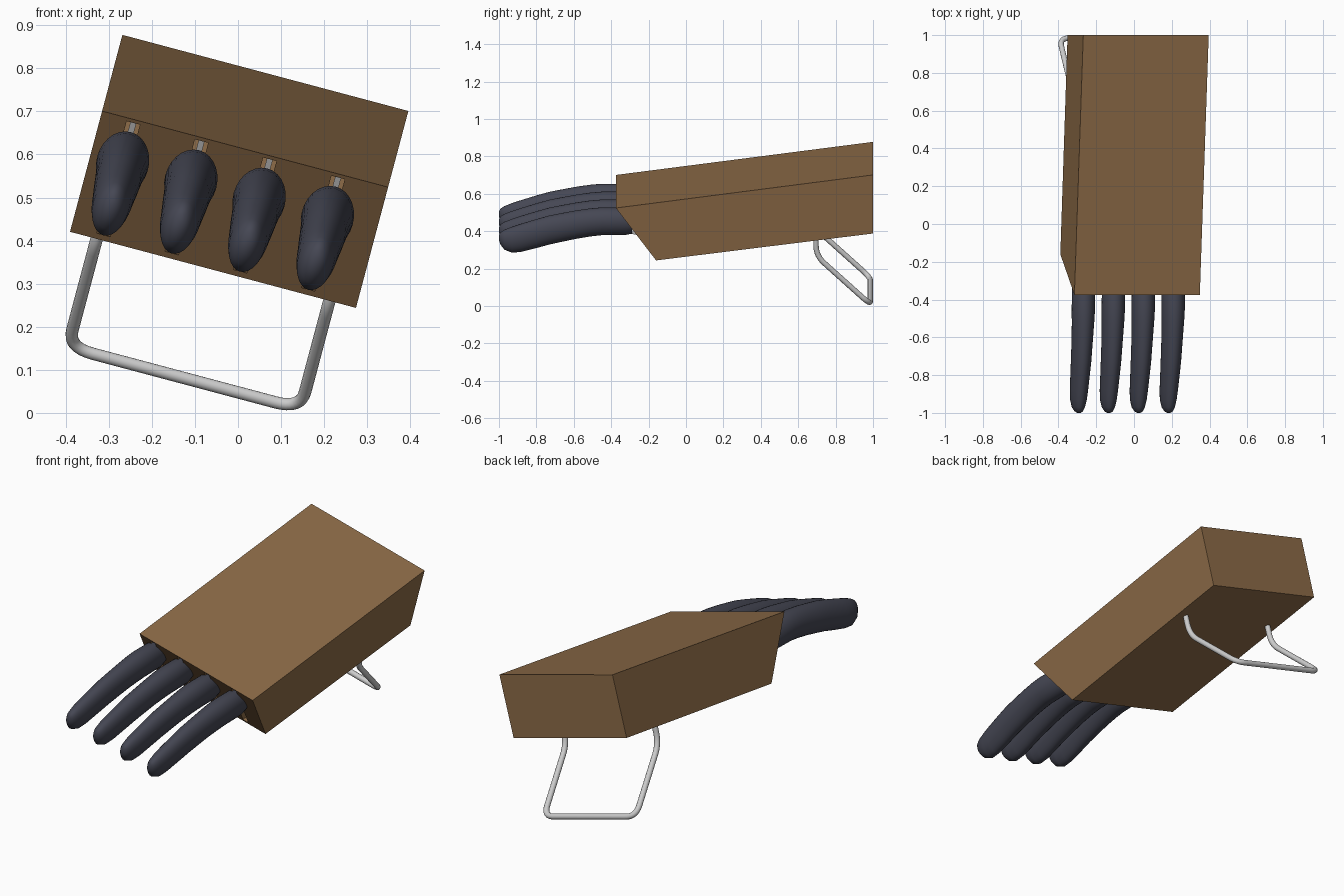
import bpy, bmesh, math
from mathutils import Matrix, Vector

if "Cube" in bpy.data.objects:
    bpy.data.objects.remove(bpy.data.objects["Cube"])

# Everything is built level, then rolled 15 degrees about the y axis
ROLL = Matrix.Rotation(math.radians(14.9), 4, 'Y')


def material(name, rgb):
    m = bpy.data.materials.new(name)
    m.diffuse_color = (*rgb, 1)
    m.use_nodes = True
    m.node_tree.nodes["Principled BSDF"].inputs["Base Color"].default_value = m.diffuse_color
    return m


WOOD = material("wood", (0.27, 0.15, 0.065))
DARK = material("dark_handle", (0.06, 0.063, 0.088))


def finish(name, bm, mat=None, smooth=False):
    bmesh.ops.recalc_face_normals(bm, faces=bm.faces)
    me = bpy.data.meshes.new(name)
    bm.to_mesh(me)
    bm.free()
    me.transform(ROLL)
    if smooth:
        me.shade_smooth()
        me.set_sharp_from_angle(angle=math.radians(50))
    if mat:
        me.materials.append(mat)
    ob = bpy.data.objects.new(name, me)
    bpy.context.collection.objects.link(ob)
    return ob


def slab(bm, profile, x0, x1):
    """Extrude a side profile of (y, z) points from x0 to x1."""
    f = bm.faces.new([bm.verts.new((x0, y, z)) for y, z in profile])
    r = bmesh.ops.extrude_face_region(bm, geom=[f])
    vs = [v for v in r["geom"] if isinstance(v, bmesh.types.BMVert)]
    bmesh.ops.translate(bm, verts=vs, vec=(x1 - x0, 0, 0))


KNIFE_X = [-0.408 + 0.164 * i for i in range(4)]

# Block with slanted front
bm = bmesh.new()
slab(bm, [(-0.375, 0.596), (1, 0.779), (1, 0.455), (-0.16, 0.306)], -0.485, 0.202)
block = finish("block", bm, WOOD)

# Knife slots cut into the block
bm = bmesh.new()
for x in KNIFE_X:
    slab(bm, [(-0.5, 0.571), (0.7, 0.727), (0.7, 0.434), (-0.5, 0.275)], x - 0.016, x + 0.016)
cutter = finish("slot_cutter", bm)
cutter.hide_render = True
mod = block.modifiers.new("slots", 'BOOLEAN')
mod.object = cutter
mod.operation = 'DIFFERENCE'
mod.solver = 'EXACT'
bpy.context.view_layer.objects.active = block
block.select_set(True)
bpy.ops.object.modifier_apply(modifier=mod.name)
bpy.data.objects.remove(cutter)

# Knives: lofted curved handle and thin blade
SECTIONS = [  # y, centre z, half width, half height
    (-1.0, 0.400, 0.008, 0.014), (-0.992, 0.396, 0.021, 0.034),
    (-0.97, 0.389, 0.033, 0.055), (-0.93, 0.389, 0.042, 0.071),
    (-0.88, 0.400, 0.046, 0.077), (-0.80, 0.423, 0.049, 0.079),
    (-0.73, 0.443, 0.052, 0.079), (-0.65, 0.460, 0.054, 0.078),
    (-0.58, 0.474, 0.056, 0.077), (-0.51, 0.485, 0.059, 0.076),
    (-0.45, 0.491, 0.061, 0.075), (-0.32, 0.492, 0.060, 0.074),
    (-0.29, 0.492, 0.054, 0.068)]
N = 28
for i, x in enumerate(KNIFE_X):
    bm = bmesh.new()
    rings = []
    for y, z, w, h in SECTIONS:
        angles = [2 * math.pi * k / N for k in range(N)]
        rings.append([bm.verts.new((x + w * math.cos(t), y, z + h * math.sin(t))) for t in angles])
    for a, b in zip(rings, rings[1:]):
        for k in range(N):
            bm.faces.new((a[k], a[(k + 1) % N], b[(k + 1) % N], b[k]))
    bm.faces.new(rings[0])
    bm.faces.new(rings[-1])
    finish(f"knife_handle_{i + 1}", bm, DARK, smooth=True)

    bm = bmesh.new()
    slab(bm, [(-0.36, 0.54), (0.35, 0.62), (0.62, 0.58), (0.55, 0.50), (-0.2, 0.39),
              (-0.27, 0.42), (-0.36, 0.43)], x - 0.007, x + 0.007)
    finish(f"knife_blade_{i + 1}", bm)


# Bent wire stand
def rounded(points, radius, steps=8):
    pts = [Vector(p) for p in points]
    out = [pts[0]]
    for p, c, n in zip(pts, pts[1:], pts[2:]):
        s = c + (p - c).normalized() * radius
        e = c + (n - c).normalized() * radius
        for k in range(steps + 1):
            t = k / steps
            out.append(s * (1 - t) ** 2 + c * 2 * t * (1 - t) + e * t * t)
    return out + [pts[-1]]


L, R = -0.421, 0.138
leg = [(0.695, 0.43), (0.695, 0.315), (0.985, 0.046)]
path = rounded([(L, y, z) for y, z in leg] + [(R, y, z) for y, z in reversed(leg)], 0.06)
curve = bpy.data.curves.new("wire_stand", 'CURVE')
curve.dimensions = '3D'
curve.bevel_depth = 0.0145
curve.bevel_resolution = 4
curve.use_fill_caps = True
sp = curve.splines.new('POLY')
sp.points.add(len(path) - 1)
for pt, p in zip(sp.points, path):
    pt.co = (*(ROLL @ p), 1)
sp.use_smooth = True
stand = bpy.data.objects.new("wire_stand", curve)
bpy.context.collection.objects.link(stand)
bpy.ops.object.select_all(action='DESELECT')
stand.select_set(True)
bpy.context.view_layer.objects.active = stand
bpy.ops.object.convert(target='MESH')
